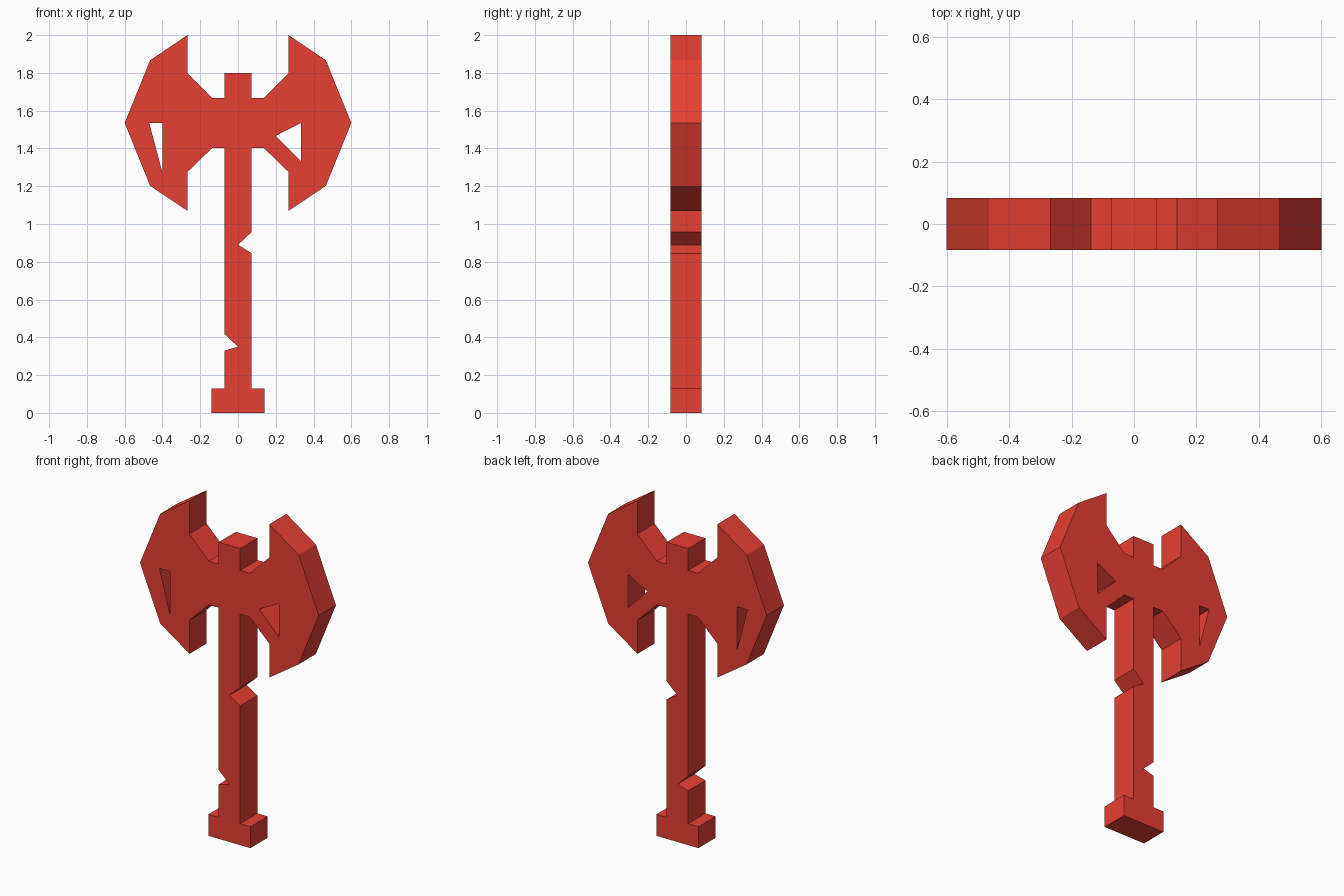
import bpy, bmesh
from math import pi

if "Cube" in bpy.data.objects:
    bpy.data.objects.remove(bpy.data.objects["Cube"])

HALF_DEPTH = 0.0825

red = bpy.data.materials.new("red")
red.diffuse_color = (0.905, 0.056, 0.037, 1)
red.use_nodes = True
red.node_tree.nodes["Principled BSDF"].inputs["Base Color"].default_value = red.diffuse_color

# Half outlines shared by both sides (x, z), bottom to top
pommel = [(0.141, 0), (0.141, 0.13), (0.072, 0.13)]
blade = [(0.072, 1.402), (0.137, 1.402), (0.268, 1.275), (0.268, 1.07),
         (0.465, 1.202), (0.6, 1.535), (0.465, 1.867), (0.268, 2.0),
         (0.268, 1.798), (0.137, 1.667), (0.072, 1.667), (0.072, 1.8)]

# Chips cut into the handle, one on each side
right_chip = [(0.072, 0.845), (0, 0.89), (0.072, 0.957)]
left_chip = [(0.072, 0.33), (0, 0.35), (0.072, 0.418)]

right = pommel + right_chip + blade
left = [(-x, z) for x, z in reversed(pommel + left_chip + blade)]

# Triangular holes through the blades
left_hole = [(-0.47, 1.535), (-0.40, 1.535), (-0.40, 1.272)]
right_hole = [(0.20, 1.467), (0.333, 1.535), (0.333, 1.332)]

# Filled flat profile with thickness
curve = bpy.data.curves.new("axe_profile", 'CURVE')
curve.dimensions = '2D'
curve.fill_mode = 'BOTH'
curve.extrude = HALF_DEPTH
for points in (right + left, left_hole, right_hole):
    spline = curve.splines.new('POLY')
    spline.points.add(len(points) - 1)
    for p, (x, z) in zip(spline.points, points):
        p.co = (x, z, 0, 1)
    spline.use_cyclic_u = True

axe = bpy.data.objects.new("double_axe", curve)
axe.rotation_euler.x = pi / 2
bpy.context.collection.objects.link(axe)
bpy.context.view_layer.objects.active = axe
axe.select_set(True)
bpy.ops.object.convert(target='MESH')
axe = bpy.context.object
axe.name = "double_axe"

# Weld the caps to the walls and keep every face flat
bm = bmesh.new()
bm.from_mesh(axe.data)
bmesh.ops.remove_doubles(bm, verts=bm.verts, dist=0.0005)
bmesh.ops.recalc_face_normals(bm, faces=bm.faces)
for f in bm.faces:
    f.smooth = False
    f.material_index = 0
bm.to_mesh(axe.data)
bm.free()
axe.data.materials.clear()
axe.data.materials.append(red)
